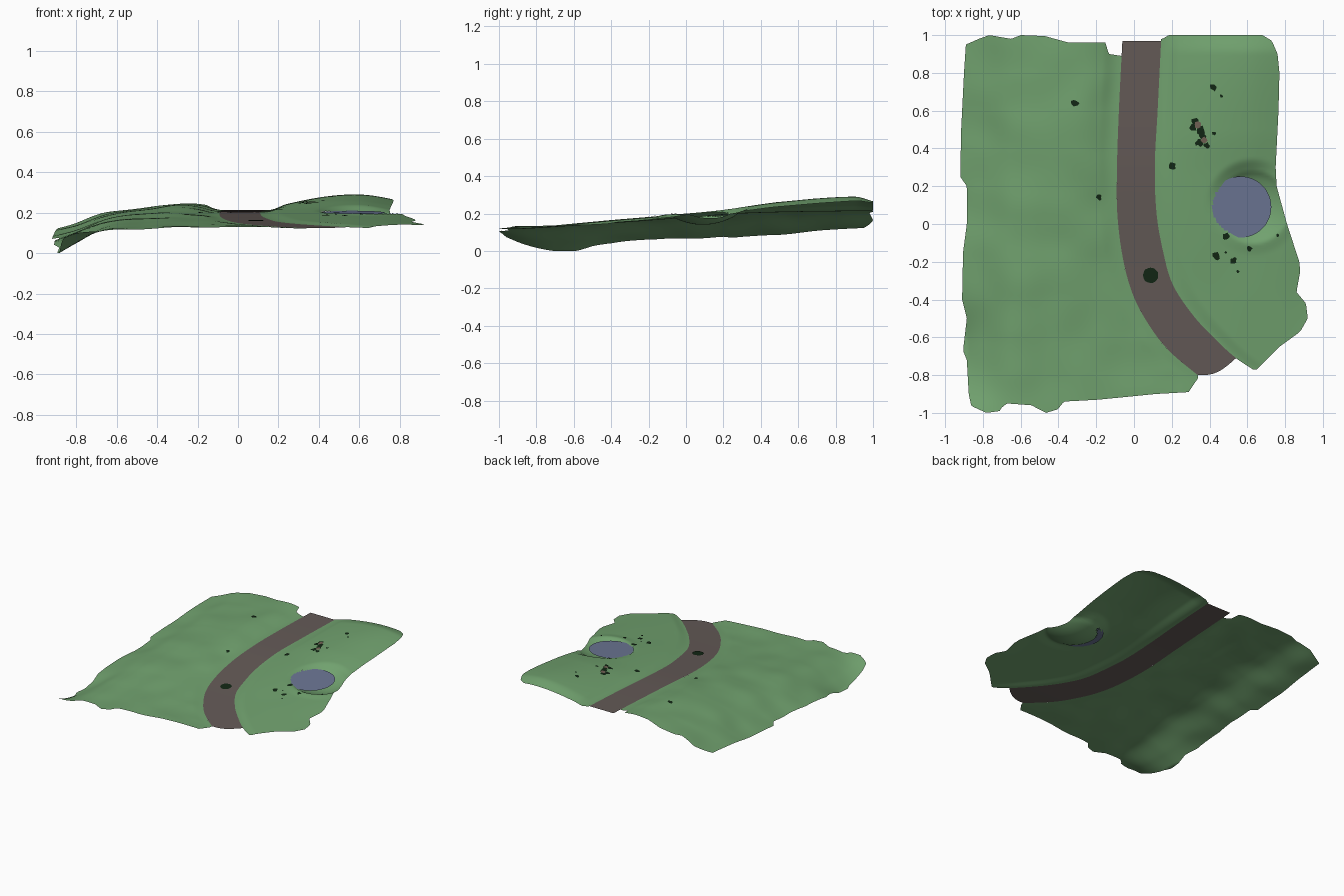
import bpy, bmesh, math, random
from mathutils import Vector, noise

if "Cube" in bpy.data.objects:
    bpy.data.objects.remove(bpy.data.objects["Cube"])

random.seed(4)


def material(name, rgb):
    m = bpy.data.materials.new(name)
    m.diffuse_color = (*rgb, 1)
    m.use_nodes = True
    m.node_tree.nodes["Principled BSDF"].inputs["Base Color"].default_value = m.diffuse_color
    return m


GRASS = material("grass green", (0.165, 0.36, 0.158))
ROAD = material("road brown", (0.127, 0.102, 0.095))
WATER = material("water blue", (0.147, 0.181, 0.296))
SHRUB = material("shrub dark green", (0.006, 0.02, 0.007))
STONE = material("stone brown", (0.17, 0.12, 0.09))


def curve(xs, vs, x):
    """Smooth Hermite interpolation through points."""
    x = min(max(x, xs[0]), xs[-1])
    i = 0
    while i < len(xs) - 2 and x > xs[i + 1]:
        i += 1

    def slope(k):
        a, b = max(k - 1, 0), min(k + 1, len(xs) - 1)
        return (vs[b] - vs[a]) / (xs[b] - xs[a])
    h = xs[i + 1] - xs[i]
    t = (x - xs[i]) / h
    return ((2*t**3 - 3*t*t + 1) * vs[i] + (t**3 - 2*t*t + t) * h * slope(i)
            + (3*t*t - 2*t**3) * vs[i + 1] + (t**3 - t*t) * h * slope(i + 1))


def line(pts, x):
    """Straight interpolation through (key, value) pairs."""
    if x <= pts[0][0]:
        return pts[0][1]
    for (a, va), (b, vb) in zip(pts, pts[1:]):
        if x <= b:
            return va + (vb - va) * (x - a) / (b - a)
    return pts[-1][1]


def step(t):
    t = min(max(t, 0), 1)
    return t * t * (3 - 2 * t)


def make(name, bm, mat):
    bm.normal_update()
    me = bpy.data.meshes.new(name)
    for f in bm.faces:
        f.smooth = True
    bm.to_mesh(me)
    bm.free()
    me.materials.append(mat)
    ob = bpy.data.objects.new(name, me)
    bpy.context.collection.objects.link(ob)
    return ob


def sheet(name, nu, nv, fn, mat, drop=None):
    bm = bmesh.new()
    g = [[bm.verts.new(fn(i / nu, j / nv)) for i in range(nu + 1)] for j in range(nv + 1)]
    for j in range(nv):
        for i in range(nu):
            q = (g[j][i], g[j][i+1], g[j+1][i+1], g[j+1][i])
            mid = sum((v.co for v in q), Vector()) / 4
            if not (drop and drop(mid)):
                bm.faces.new(q)
    return make(name, bm, mat)


# Road edges (x by y) and height along y
L_Y = [-.81, -.69, -.58, -.4, -.2, .05, .3, .6, 1]
L_X = [.35, .205, .11, .005, -.055, -.088, -.09, -.08, -.06]
R_Y = [-.77, -.71, -.6, -.48, -.32, -.15, .05, .3, .6, 1]
R_X = [.63, .54, .42, .31, .205, .155, .12, .11, .125, .145]
Z_Y = [-.82, -.6, -.3, 0, .3, .6, 1]
Z_V = [.122, .135, .155, .178, .2, .209, .214]


def road_z(y):
    return curve(Z_Y, Z_V, y)


# Height tables for both fields
LX, LY = [-.92, -.8, -.65, -.45, -.25, -.05, .33], [-1, -.7, -.3, .1, .5, 1]
LZ = [[.07, .10, .115, .12, .125, .125, .125],
      [-.02, .045, .12, .13, .135, .135, .125],
      [.05, .09, .15, .165, .165, .16, .15],
      [.06, .10, .165, .19, .20, .185, .18],
      [.09, .12, .18, .215, .23, .205, .2],
      [.12, .15, .20, .225, .25, .22, .21]]
RX, RY = [.12, .4, .6, .77, .92], [-.77, -.4, -.1, .25, .5, .9, 1]
RZ = [[.13, .13, .13, .13, .13],
      [.15, .16, .165, .16, .145],
      [.175, .19, .19, .185, .17],
      [.2, .225, .225, .205, .19],
      [.21, .255, .26, .235, .2],
      [.215, .275, .29, .265, .22],
      [.21, .255, .265, .245, .2]]
POND, BOWL, POND_R = (.565, .09), (.63, .09), .162


def left_z(x, y):
    z = curve(LY, [curve(LX, r, x) for r in LZ], y)
    z += .008 * noise.noise(Vector((x * 5, y * 5, 1)))
    w = step((curve(L_Y, L_X, y) - x) / .1)
    return max(0, road_z(y) + (z - road_z(y)) * w)


def right_z(x, y):
    z = curve(RY, [curve(RX, r, x) for r in RZ], y)
    w = step((x - curve(R_Y, R_X, y)) / .1)
    z = road_z(y) + (z - road_z(y)) * w
    r = math.hypot(x - BOWL[0], y - BOWL[1])       # pond hollow
    return z + (.14 + .04 * min(r / .16, 1.2) ** 2 - z) * step((.26 - r) / .1)


# Left field outline
W_EDGE = [(-1, -.83), (-.97, -.86), (-.9, -.875), (-.72, -.885), (-.67, -.905), (-.5, -.885),
          (-.4, -.91), (-.15, -.905), (0, -.885), (.2, -.885), (.25, -.92), (.5, -.915),
          (.8, -.9), (.95, -.89), (1, -.84)]
N_EDGE = [(-.9, .95), (-.86, .98), (-.82, 1), (-.68, .98), (-.64, 1), (-.5, .995), (-.35, .96),
          (-.15, .96), (-.13, .9), (-.06, .89)]
S_EDGE = [(-.87, -.96), (-.82, -1), (-.74, -.99), (-.68, -.95), (-.55, -.96), (-.5, -1), (-.42, -.98),
          (-.38, -.94), (-.2, -.93), (.1, -.9), (.27, -.89), (.33, -.8)]


def left_pt(u, v):
    s, n = line(S_EDGE, -.87 + 1.2 * u), line(N_EDGE, -.9 + .84 * u)
    y = s + (n - s) * v
    x0 = line(W_EDGE, y)
    x = x0 + (curve(L_Y, L_X, y) - x0) * u
    return x, y, left_z(x, y)


# Right field outline
E_EDGE = [(-.77, .65), (-.72, .7), (-.65, .77), (-.57, .88), (-.5, .92), (-.42, .91), (-.36, .86),
          (-.25, .88), (-.2, .875), (0, .81), (.2, .755), (.3, .75), (.6, .765), (.8, .77),
          (.9, .76), (.97, .73), (1, .68)]


def right_pt(u, v):
    y = -.77 + (1.77 - .02 * step(1 - u * 12)) * v
    x0 = curve(R_Y, R_X, y)
    x = x0 + (line(E_EDGE, y) - x0) * u
    return x, y, right_z(x, y)


def under_pond(p):      # open gap under the west rim of the pond
    return (math.hypot(p.x - POND[0], p.y - POND[1]) < POND_R - .012
            and math.hypot(p.x - BOWL[0], p.y - BOWL[1]) > .17)


def road_pt(u, v):
    yl, yr = -.8 + 1.77 * v, -.71 + 1.68 * v
    xl, xr = curve(L_Y, L_X, yl), curve(R_Y, R_X, yr)
    y = yl + (yr - yl) * u - .03 * math.sin(math.pi * u) * step(1 - v * 25)
    return xl + (xr - xl) * u, y, road_z(y)


sheet("left_field", 100, 120, left_pt, GRASS)
sheet("right_field", 70, 130, right_pt, GRASS, under_pond)
sheet("road", 10, 70, road_pt, ROAD)


def patch(name, x, y, r, ground, mat, rough=.3, n=10, lift=.004):
    bm = bmesh.new()
    vs = []
    for k in range(n):
        a, q = 2 * math.pi * k / n, r * (1 + random.uniform(-rough, rough))
        px, py = x + q * math.cos(a), y + q * math.sin(a)
        vs.append(bm.verts.new((px, py, ground(px, py) + lift)))
    c = bm.verts.new((x, y, ground(x, y) + lift))
    for k in range(n):
        bm.faces.new((c, vs[k], vs[(k + 1) % n]))
    return make(name, bm, mat)


# Pond surface, slightly tilted
patch("pond", *POND, POND_R, lambda x, y: .2 + .06 * (y - .09), WATER, 0, 48, 0)

# Dark spot on the road
patch("road_spot", .088, -.272, .041, lambda x, y: road_z(y), SHRUB, .05, 16)

# Shrubs and stones lying in the grass
for i, (x, y, r) in enumerate([(-.313, .64, .02), (-.185, .14, .014)]):
    patch(f"left_shrub_{i}", x, y, r, left_z, SHRUB)
for i, (x, y, r) in enumerate([
        (.2, .305, .019), (.42, .725, .019), (.462, .678, .009), (.325, .54, .02), (.31, .51, .02),
        (.355, .495, .022), (.365, .465, .018), (.345, .43, .018), (.385, .415, .016),
        (.422, .48, .01), (.487, -.065, .017), (.437, -.17, .021), (.527, -.195, .018),
        (.612, -.13, .014), (.55, -.252, .008), (.76, -.06, .008), (.487, -.15, .006)]):
    patch(f"right_shrub_{i}", x, y, r, right_z, SHRUB)
for i, (x, y) in enumerate([(.338, .525), (.372, .443)]):
    patch(f"stone_{i}", x, y, .018, right_z, STONE, .2, 8, .007)
